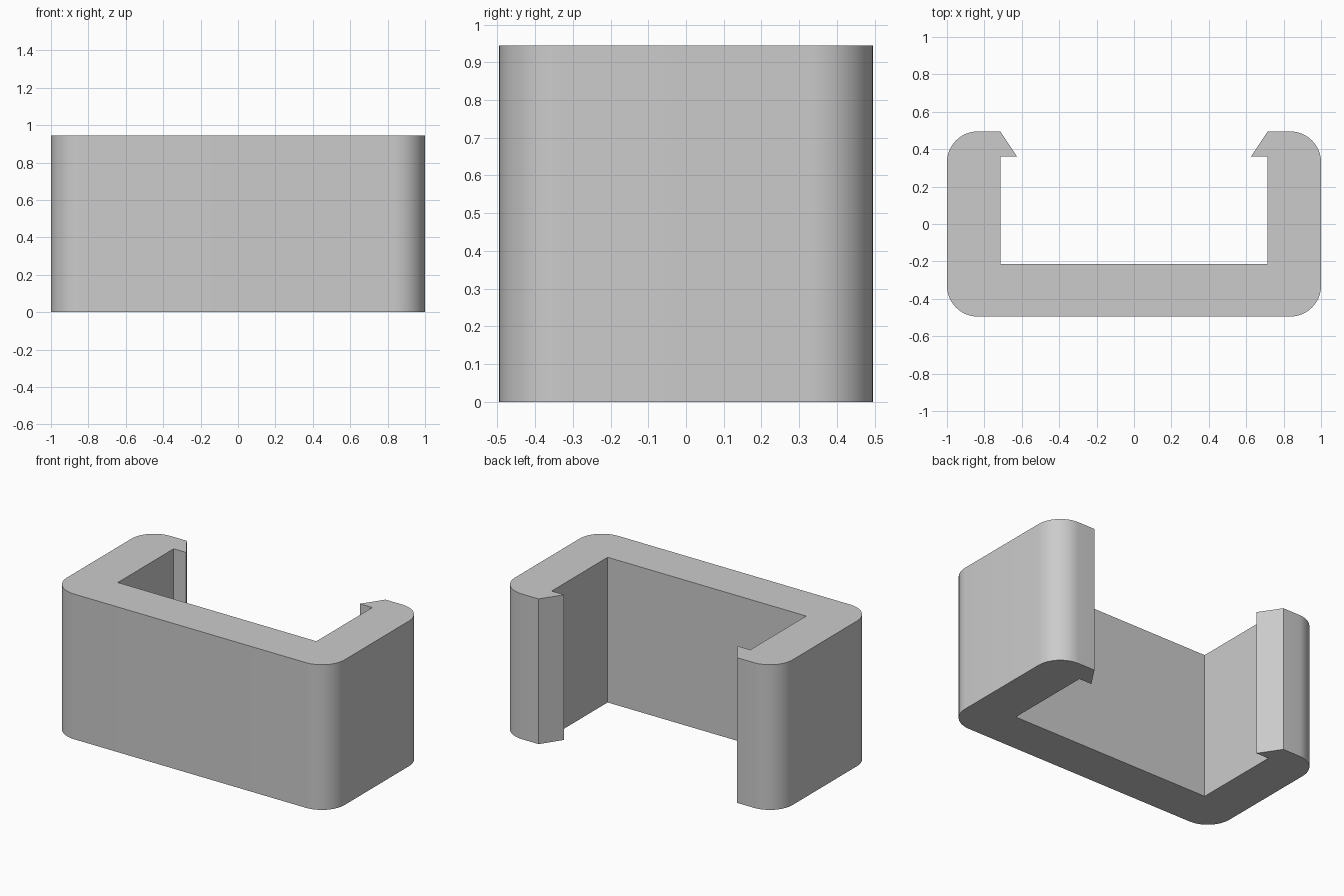
import bpy
import bmesh
from math import cos, sin, pi, radians

cube = bpy.data.objects.get("Cube")
if cube:
    bpy.data.objects.remove(cube, do_unlink=True)

HEIGHT = 0.945
BACK, FRONT = 0.495, -0.495
RADIUS = 0.165
STEPS = 12


def corner(cx, cy, start):
    """Quarter circle of outline points, counter-clockwise."""
    return [(cx + RADIUS * cos(start + pi / 2 * i / STEPS),
             cy + RADIUS * sin(start + pi / 2 * i / STEPS))
            for i in range(STEPS + 1)]


# Right-hand half outline: front corner, back corner, hooked tip, inner wall
half = corner(1 - RADIUS, FRONT + RADIUS, -pi / 2)
half += corner(1 - RADIUS, BACK - RADIUS, 0)
half += [(0.715, BACK), (0.625, 0.36), (0.715, 0.36), (0.715, -0.215)]
outline = half + [(-x, y) for x, y in reversed(half)]

# Extrude the clip outline upwards
bm = bmesh.new()
base = bm.faces.new([bm.verts.new((x, y, 0)) for x, y in outline])
top = bmesh.ops.extrude_face_region(bm, geom=[base])
verts = [v for v in top["geom"] if isinstance(v, bmesh.types.BMVert)]
bmesh.ops.translate(bm, vec=(0, 0, HEIGHT), verts=verts)
bmesh.ops.recalc_face_normals(bm, faces=bm.faces)
mesh = bpy.data.meshes.new("clip_body")
bm.to_mesh(mesh)
bm.free()

clip = bpy.data.objects.new("clip_body", mesh)
bpy.context.collection.objects.link(clip)

# Plain grey finish
grey = bpy.data.materials.new("plain_grey")
grey.use_nodes = True
color = (0.6, 0.6, 0.6, 1)
grey.diffuse_color = color
grey.node_tree.nodes["Principled BSDF"].inputs["Base Color"].default_value = color
mesh.materials.append(grey)

# Smooth rounded corners, crisp edges elsewhere
bpy.ops.object.select_all(action="DESELECT")
clip.select_set(True)
bpy.context.view_layer.objects.active = clip
bpy.ops.object.shade_smooth_by_angle(angle=radians(30))
